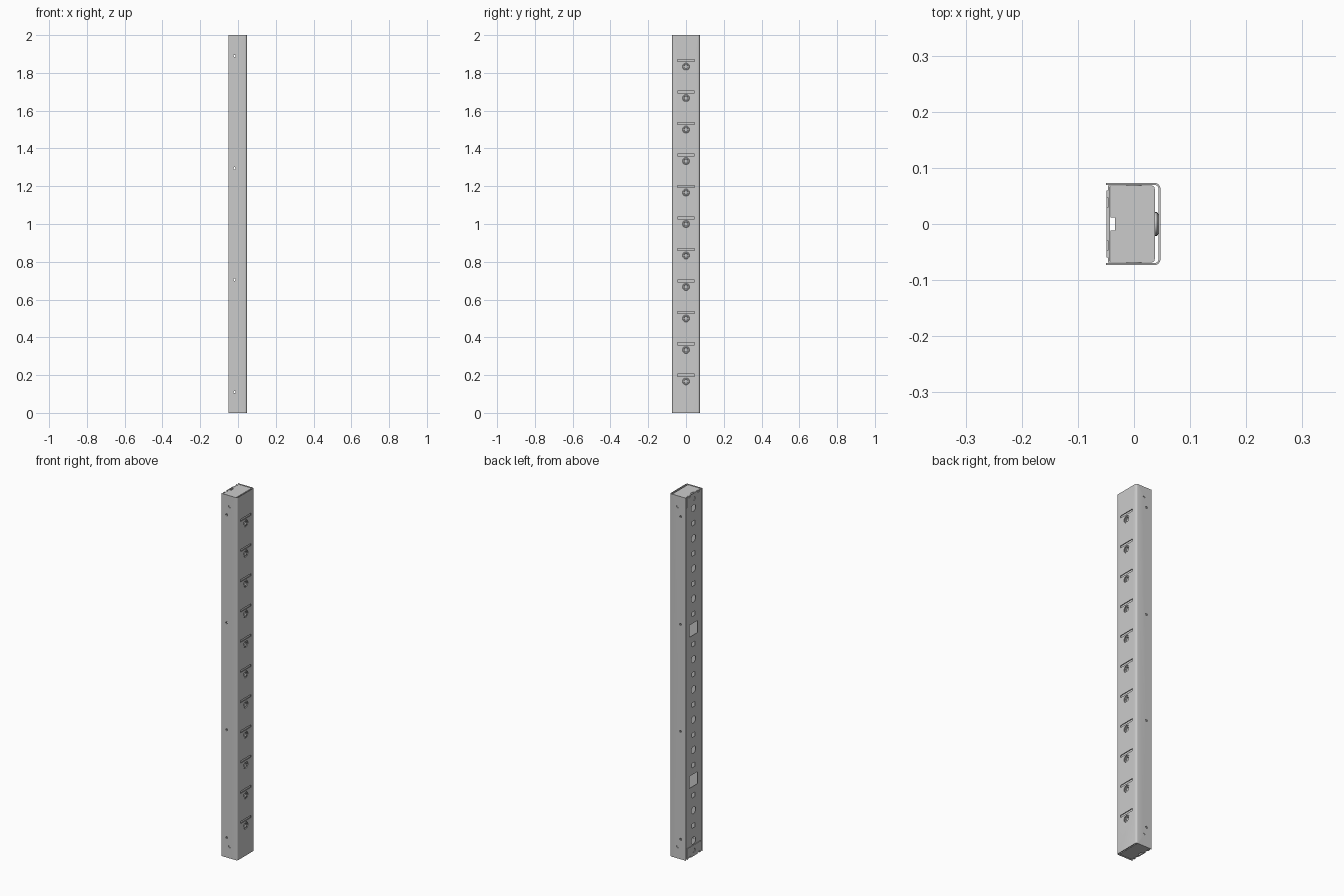
import bpy, bmesh, math
from mathutils import Matrix

if "Cube" in bpy.data.objects:
    bpy.data.objects.remove(bpy.data.objects["Cube"])

PITCH = 1 / 6          # spacing of the front sockets
H = 2.0


def finish(name, bm, smooth=True):
    bmesh.ops.recalc_face_normals(bm, faces=bm.faces)
    me = bpy.data.meshes.new(name)
    bm.to_mesh(me)
    bm.free()
    ob = bpy.data.objects.new(name, me)
    bpy.context.collection.objects.link(ob)
    if smooth:
        bpy.ops.object.select_all(action='DESELECT')
        bpy.context.view_layer.objects.active = ob
        ob.select_set(True)
        bpy.ops.object.shade_smooth_by_angle(angle=math.radians(30))
    return ob


def box(bm, x0, x1, y0, y1, z0, z1):
    m = Matrix.Translation(((x0 + x1) / 2, (y0 + y1) / 2, (z0 + z1) / 2))
    m = m @ Matrix.Diagonal((x1 - x0, y1 - y0, z1 - z0, 1))
    bmesh.ops.create_cube(bm, size=1, matrix=m)


def cyl(bm, axis, centre, r, depth, seg=24):
    rot = Matrix.Rotation(math.pi / 2, 4, 'Y' if axis == 'X' else 'X')
    bmesh.ops.create_cone(bm, cap_ends=True, segments=seg, radius1=r, radius2=r,
                          depth=depth, matrix=Matrix.Translation(centre) @ rot)


def extrude(bm, pts, z0, z1):
    f = bm.faces.new([bm.verts.new((x, y, z0)) for x, y in pts])
    g = bmesh.ops.extrude_face_region(bm, geom=[f])
    vs = [v for v in g['geom'] if isinstance(v, bmesh.types.BMVert)]
    bmesh.ops.translate(bm, verts=vs, vec=(0, 0, z1 - z0))


def u_profile(xb, xf, hy, t, r):
    """Channel section, open towards -x, with bent front corners."""
    def side(x, h, rad):
        arc = [(x - rad + rad * math.cos(a), h - rad + rad * math.sin(a))
               for a in [math.radians(15 * i) for i in range(7)]]
        return [(xb, -h)] + [(px, -py) for px, py in reversed(arc)] + arc + [(xb, h)]
    return side(xf, hy, r) + side(xf - t, hy - t, r - t)[::-1]


def cut(ob, bm):
    cutter = finish("cutter", bm, False)
    cutter.hide_render = True
    mod = ob.modifiers.new("holes", 'BOOLEAN')
    mod.operation = 'DIFFERENCE'
    mod.solver = 'EXACT'
    mod.object = cutter
    bpy.context.view_layer.objects.active = ob
    bpy.ops.object.modifier_apply(modifier=mod.name)
    bpy.data.objects.remove(cutter)


def side_holes(bm):
    for z in (0.11, 0.705, 1.295, 1.89):
        cyl(bm, 'Y', (-0.018, 0, z), 0.006, 0.3, 16)
    for z in (0.065, 1.94):
        cyl(bm, 'Y', (0, 0, z), 0.007, 0.3, 16)


sockets = [PITCH * i for i in range(1, 12)]

# outer cover: bent channel with slots, socket holes and side screw holes
bm = bmesh.new()
extrude(bm, u_profile(-0.05, 0.047, 0.073, 0.0035, 0.010), 0, H)
cover = finish("outer_cover", bm)
bm = bmesh.new()
side_holes(bm)
for z in sockets:
    cyl(bm, 'X', (0.05, 0, z), 0.019, 0.03)
    box(bm, 0.035, 0.06, -0.045, 0.045, z + 0.026, z + 0.038)
cut(cover, bm)

# inner channel behind the cover
bm = bmesh.new()
extrude(bm, u_profile(-0.043, 0.037, 0.0685, 0.003, 0.006), 0.004, H - 0.004)
inner = finish("inner_channel", bm)
bm = bmesh.new()
side_holes(bm)
for z in sockets:
    cyl(bm, 'X', (0.037, 0, z), 0.009, 0.03)
cut(inner, bm)

# back plate with alternating holes and two square openings
bm = bmesh.new()
box(bm, -0.046, -0.043, -0.0685, 0.0685, 0.002, H - 0.002)
back = finish("back_plate", bm)
bm = bmesh.new()
for k in range(1, 24):
    z = k / 12
    if k in (5, 15):
        box(bm, -0.06, -0.03, -0.036, 0.036, z - 0.033, z + 0.033)
    elif k % 2:
        cyl(bm, 'X', (-0.045, 0, z), 0.019, 0.03)
    else:
        box(bm, -0.06, -0.03, -0.012, 0.012, z - 0.012, z + 0.012)
cut(back, bm)

# end caps with a cable notch, and the flanges folded onto the back
for name, z0, z1, f0, f1, hole in (("bottom", 0.002, 0.005, 0, 0.06, 0.03),
                                   ("top", H - 0.005, H - 0.002, H - 0.06, H, H - 0.03)):
    bm = bmesh.new()
    box(bm, -0.042, 0.036, -0.067, 0.067, z0, z1)
    cap = finish(name + "_cap", bm)
    bm = bmesh.new()
    box(bm, -0.06, -0.034, -0.012, 0.012, z0 - 0.02, z1 + 0.02)
    cut(cap, bm)
    bm = bmesh.new()
    box(bm, -0.049, -0.046, -0.06, 0.06, f0, f1)
    flange = finish(name + "_flange", bm)
    bm = bmesh.new()
    cyl(bm, 'X', (-0.047, 0, hole), 0.011, 0.03)
    end = 0 if f0 == 0 else H
    for y in (-0.038, 0.038):
        box(bm, -0.06, -0.04, y - 0.009, y + 0.009, end - 0.01, end + 0.01)
    cut(flange, bm)

# socket rings standing on the inner channel, seen through the cover holes
bm = bmesh.new()
for z in sockets:
    prof = [(0.010, 0.037), (0.010, 0.041), (0.012, 0.044), (0.017, 0.044), (0.021, 0.041), (0.021, 0.037)]
    n = 24
    rings = [[bm.verts.new((x, r * math.cos(a), z + r * math.sin(a))) for r, x in prof]
             for a in [2 * math.pi * i / n for i in range(n)]]
    for i in range(n):
        a, b = rings[i], rings[(i + 1) % n]
        for j in range(len(prof)):
            k = (j + 1) % len(prof)
            bm.faces.new((a[j], a[k], b[k], b[j]))
    cyl(bm, 'X', (0.036, 0, z), 0.0105, 0.004)
finish("socket_rings", bm)

# rivet nuts between channel and cover at the end screw holes
bm = bmesh.new()
for z in (0.065, 1.94):
    for s in (-1, 1):
        cyl(bm, 'Y', (0, s * 0.069, z), 0.013, 0.0015)
finish("rivet_nuts", bm)
